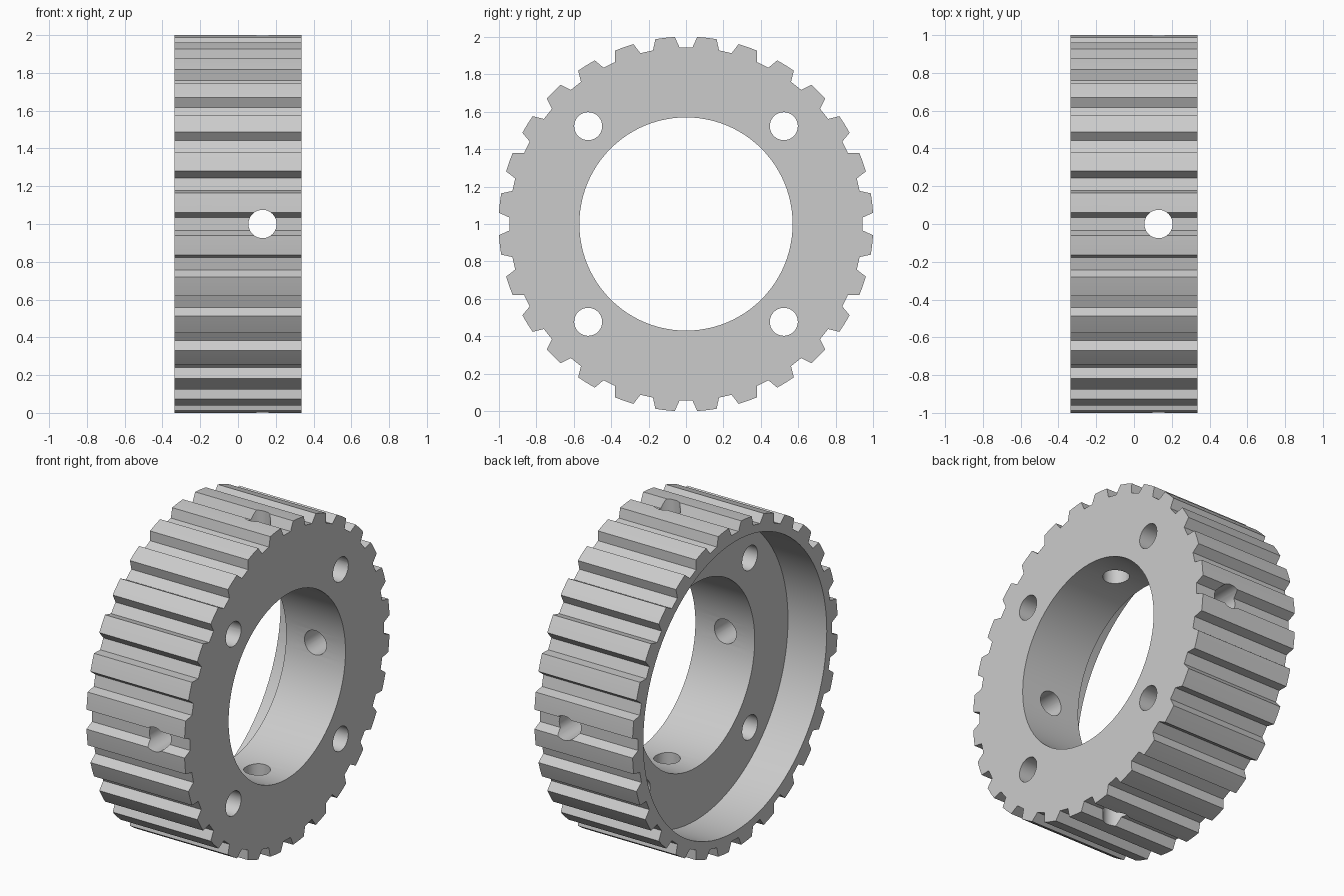
import bpy, bmesh
from math import sin, cos, pi, radians
from mathutils import Matrix, Vector

cube = bpy.data.objects.get("Cube")
if cube:
    bpy.data.objects.remove(cube, do_unlink=True)

CENTRE = Vector((0, 0, 1))
HALF_WIDTH = 0.335
TEETH = 28
TIP_RADIUS, ROOT_RADIUS = 1.0017, 0.945
BORE_RADIUS, RECESS_RADIUS = 0.57, 0.895
RECESS_FLOOR = -0.07
HOLE_RADIUS = 0.075

steel = bpy.data.materials.new("light grey metal")
steel.use_nodes = True
grey = (0.6, 0.6, 0.6, 1)
steel.diffuse_color = grey
steel.node_tree.nodes["Principled BSDF"].inputs["Base Color"].default_value = grey


def add_object(name, bm):
    mesh = bpy.data.meshes.new(name)
    bmesh.ops.recalc_face_normals(bm, faces=bm.faces)
    bm.to_mesh(mesh)
    bm.free()
    mesh.materials.append(steel)
    obj = bpy.data.objects.new(name, mesh)
    bpy.context.collection.objects.link(obj)
    return obj


def cylinder(name, start, end, radius, sides):
    """Cylinder between two points."""
    axis = end - start
    turn = axis.to_track_quat('Z', 'Y').to_matrix().to_4x4()
    bm = bmesh.new()
    bmesh.ops.create_cone(bm, cap_ends=True, segments=sides, radius1=radius,
                          radius2=radius, depth=axis.length,
                          matrix=Matrix.Translation((start + end) / 2) @ turn)
    return add_object(name, bm)


# Toothed body: one tooth and one gap repeated around the x axis
tooth = [(-4.33, ROOT_RADIUS), (-3, TIP_RADIUS), (0, TIP_RADIUS),
         (3, TIP_RADIUS), (4.33, ROOT_RADIUS)]
bm = bmesh.new()
outline = []
for i in range(TEETH):
    middle = (i + 0.5) * 2 * pi / TEETH
    for offset, r in tooth:
        a = middle + radians(offset)
        outline.append(bm.verts.new((-HALF_WIDTH, r * sin(a), 1 + r * cos(a))))
face = bm.faces.new(outline)
side = bmesh.ops.extrude_face_region(bm, geom=[face])
moved = [v for v in side["geom"] if isinstance(v, bmesh.types.BMVert)]
bmesh.ops.translate(bm, verts=moved, vec=(2 * HALF_WIDTH, 0, 0))
pulley = add_object("toothed_pulley", bm)

# Cutters: bore, recess, bolt holes and radial set screw holes
X = Vector((1, 0, 0))
cutters = [
    cylinder("bore_cutter", CENTRE - X, CENTRE + X, BORE_RADIUS, 96),
    cylinder("recess_cutter", CENTRE - X, CENTRE + X * RECESS_FLOOR, RECESS_RADIUS, 96),
]
for sy in (-1, 1):
    for sz in (-1, 1):
        spot = CENTRE + Vector((0, sy * 0.523, sz * 0.523))
        cutters.append(cylinder("bolt_hole_cutter", spot - X, spot + X, HOLE_RADIUS, 32))
screw_centre = CENTRE + X * 0.13
for d in ((0, 1, 0), (0, -1, 0), (0, 0, 1), (0, 0, -1)):
    d = Vector(d)
    cutters.append(cylinder("screw_hole_cutter", screw_centre + d * 0.3,
                            screw_centre + d * 1.2, HOLE_RADIUS, 32))

bpy.ops.object.select_all(action='DESELECT')
pulley.select_set(True)
bpy.context.view_layer.objects.active = pulley
for cutter in cutters:
    cutter.hide_render = True
    mod = pulley.modifiers.new("cut", 'BOOLEAN')
    mod.operation = 'DIFFERENCE'
    mod.solver = 'EXACT'
    mod.object = cutter
    bpy.ops.object.modifier_apply(modifier=mod.name)
    bpy.data.objects.remove(cutter, do_unlink=True)

bpy.ops.object.shade_smooth_by_angle(angle=radians(20))
